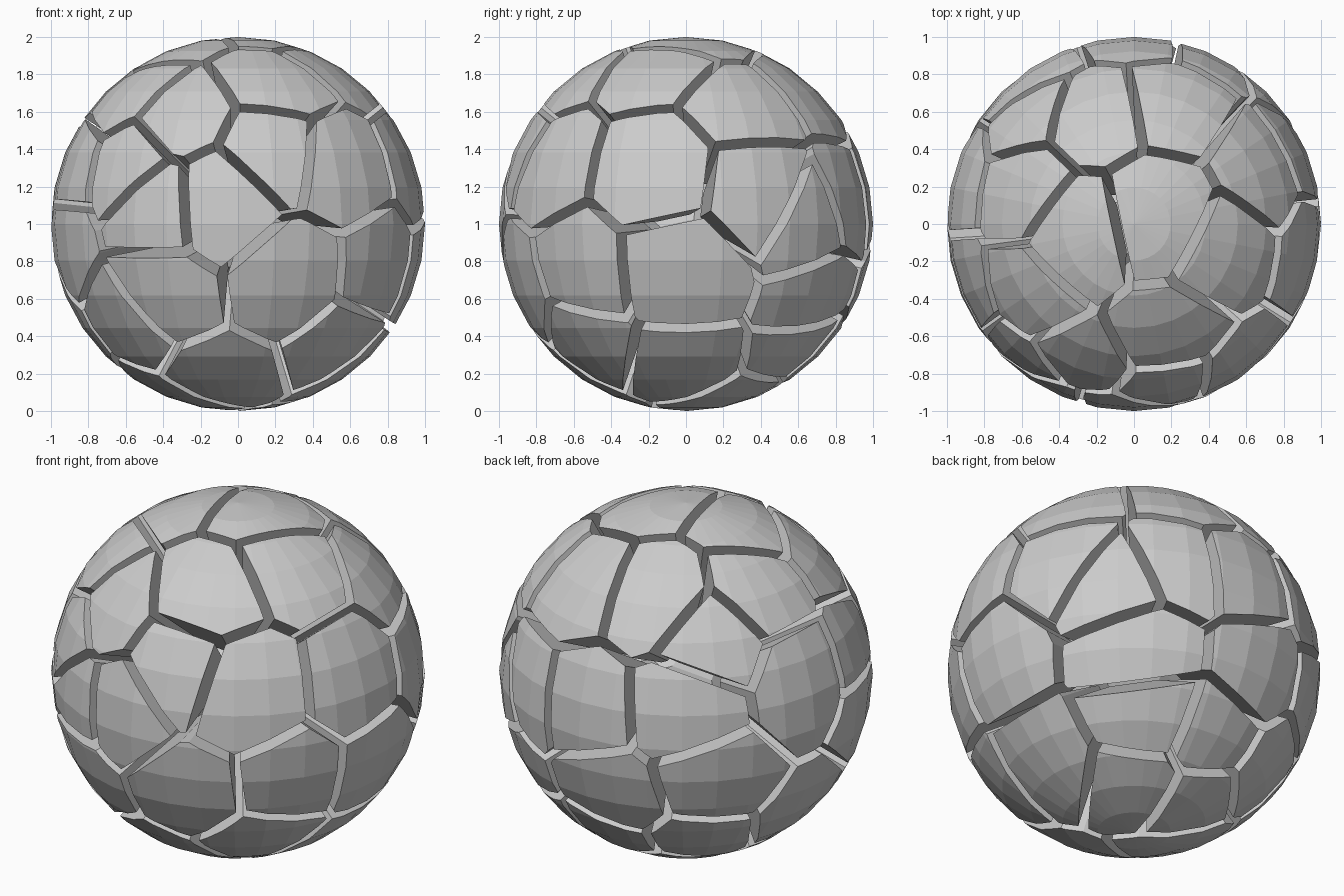
import bpy, bmesh
from mathutils import Vector

if "Cube" in bpy.data.objects:
    bpy.data.objects.remove(bpy.data.objects["Cube"])

GAP = 0.056        # width of the cracks
SEED_RADIUS = 0.8  # depth of the cell centres

# Direction of each shard's centre as seen from the middle of the ball
SEEDS = [
    # front
    (.30, -.90, -.33), (-.43, -.81, -.40), (-.10, -.985, .13),
    (-.47, -.88, .10), (.19, -.89, .42), (.57, -.755, .32),
    (.20, -.61, .77), (-.31, -.745, .59), (-.60, -.73, .32),
    # right
    (.96, -.05, -.27), (.76, -.59, -.27), (.94, -.17, .30),
    (.88, .42, .21), (.71, .69, .0), (.70, .315, .64),
    (.56, .72, -.40), (.61, -.04, -.79), (.55, -.54, -.64),
    # back
    (.43, .88, .14), (.02, .98, .17), (-.14, .92, -.35),
    (-.56, .79, .23), (-.68, .69, -.22),
    # left
    (-.94, .21, .28), (-.90, -.32, .28), (-.93, -.32, -.08),
    (-.82, .08, -.56), (-.60, -.58, -.55),
    # top
    (.15, .02, .985), (-.32, -.08, .94), (-.58, -.40, .71),
    (-.63, .20, .75), (-.58, .58, .57), (-.235, .615, .75),
    (.24, .67, .70), (.50, -.17, .85),
    # bottom
    (.40, .60, -.69), (.0, .69, -.72), (.22, .28, -.93),
    (-.47, .55, -.68), (-.13, .36, -.92), (-.10, -.55, -.83),
    (-.38, -.10, -.92),
]


def make_shard(name, centre, others):
    """Trim a faceted sphere to one cell, leaving half a gap on every wall."""
    bm = bmesh.new()
    bmesh.ops.create_uvsphere(bm, u_segments=32, v_segments=16, radius=1)
    for other in sorted(others, key=lambda p: (p - centre).length):
        normal = (other - centre).normalized()
        point = (centre + other) / 2 - normal * GAP / 2
        if all((v.co - point).dot(normal) < 1e-5 for v in bm.verts):
            continue
        bmesh.ops.bisect_plane(
            bm, geom=bm.verts[:] + bm.edges[:] + bm.faces[:], dist=1e-5,
            plane_co=point, plane_no=normal, clear_outer=True)
        rim = [e for e in bm.edges if e.is_boundary]
        if rim:
            bmesh.ops.holes_fill(bm, edges=rim, sides=0)
    bmesh.ops.recalc_face_normals(bm, faces=bm.faces[:])
    mesh = bpy.data.meshes.new(name)
    bm.to_mesh(mesh)
    bm.free()
    obj = bpy.data.objects.new(name, mesh)
    obj.location = (0, 0, 1)
    bpy.context.collection.objects.link(obj)


# Outer shards, plus one small core piece in the middle
points = [Vector(s).normalized() * SEED_RADIUS for s in SEEDS]
points.append(Vector((0, 0, 0)))
for i, p in enumerate(points):
    name = "core" if i == len(SEEDS) else f"shard_{i + 1:02d}"
    make_shard(name, p, points[:i] + points[i + 1:])
